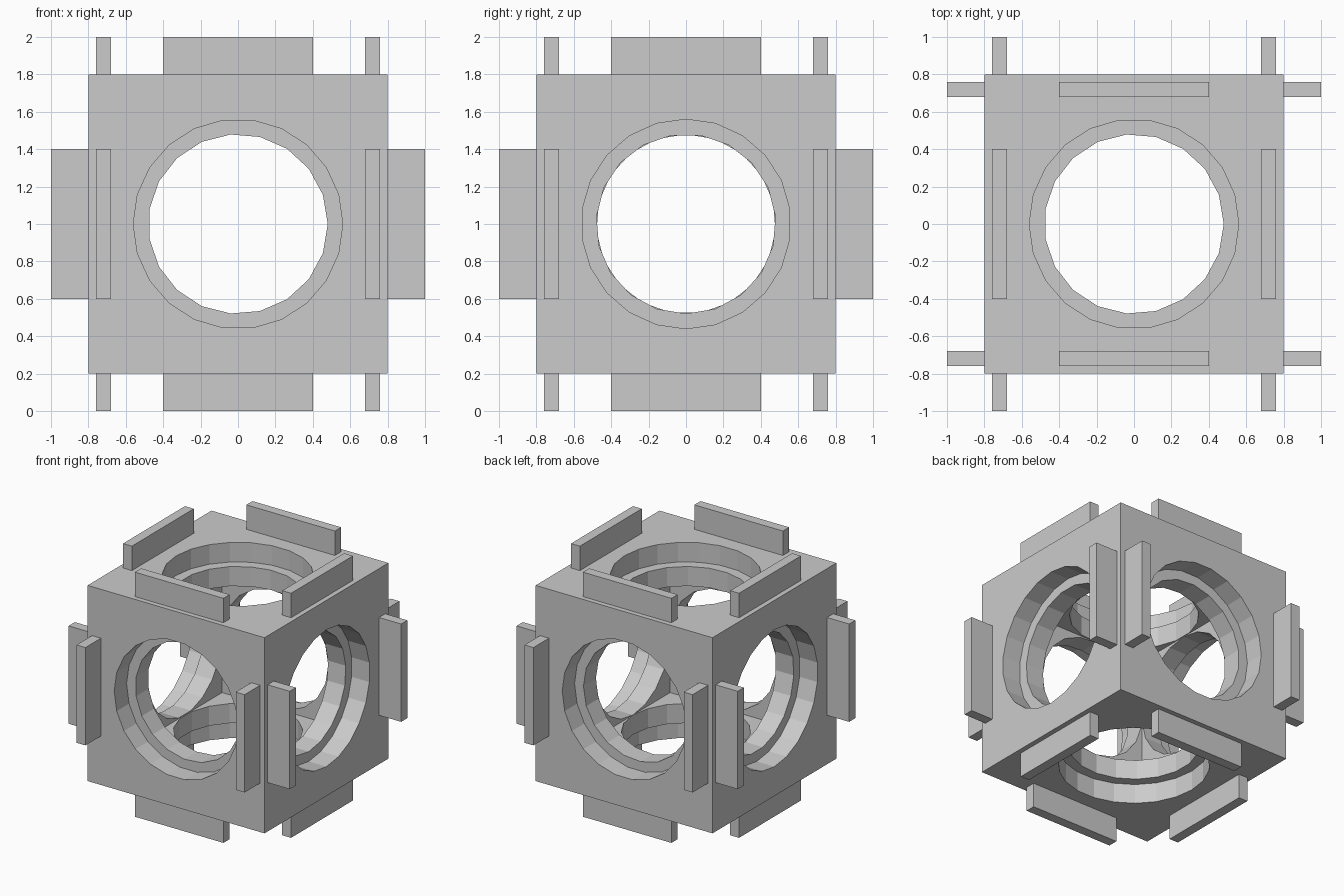
import bpy
from math import radians
from mathutils import Matrix, Vector

default = bpy.data.objects.get("Cube")
if default:
    bpy.data.objects.remove(default)

HALF = 0.8        # half size of the cube
CAVITY = 0.4802   # half size of the hollow inside
LEDGE = 0.64      # distance of the stepped ledge from the centre
CENTRE = Matrix.Translation((0, 0, 1))

grey = bpy.data.materials.new("grey")
grey.use_nodes = True
colour = (0.6, 0.6, 0.6, 1)
grey.diffuse_color = colour
grey.node_tree.nodes["Principled BSDF"].inputs["Base Color"].default_value = colour


def box(name, size, matrix):
    bpy.ops.mesh.primitive_cube_add(size=1)
    ob = bpy.context.object
    ob.name = name
    ob.data.transform(matrix @ Matrix.Diagonal((*size, 1)))
    ob.data.materials.append(grey)
    return ob


def bore(sides, radius, low, high, matrix):
    """Cylinder along the local z axis with its first corner on local +x."""
    bpy.ops.mesh.primitive_cylinder_add(vertices=sides, radius=radius, depth=high - low)
    ob = bpy.context.object
    ob.name = "bore_cutter"
    turn = Matrix.Rotation(radians(-90), 4, "Z")
    ob.data.transform(matrix @ Matrix.Translation((0, 0, (low + high) / 2)) @ turn)
    ob.data.materials.append(grey)
    return ob


def cut(target, cutter):
    cutter.hide_render = True
    mod = target.modifiers.new("cut", "BOOLEAN")
    mod.operation = "DIFFERENCE"
    mod.solver = "EXACT"
    mod.object = cutter
    bpy.context.view_layer.objects.active = target
    bpy.ops.object.modifier_apply(modifier=mod.name)
    bpy.data.objects.remove(cutter)


# Each side: its rotation, and the local directions in which its fins run
sides = {
    "top": (0, "X", "XY"),
    "bottom": (180, "X", "XY"),
    "front": (90, "X", "Y"),
    "back": (-90, "X", "Y"),
    "left": (90, "Y", "X"),
    "right": (-90, "Y", "X"),
}

# Hollow cube
shell = box("hollow_cube", [2 * HALF] * 3, CENTRE)
cut(shell, box("cavity_cutter", [2 * CAVITY] * 3, CENTRE))

for side, (angle, axis, runs) in sides.items():
    frame = CENTRE @ Matrix.Rotation(radians(angle), 4, axis)

    # Stepped round opening
    cut(shell, bore(22, 0.56, LEDGE, HALF + 0.1, frame))
    cut(shell, bore(19, 0.48, CAVITY - 0.05, LEDGE + 0.05, frame))

    # Upright fins near the edges
    for run in runs:
        for sign in (-1, 1):
            place = Vector((0, sign * 0.72, 0.9))
            size = (0.8, 0.08, 0.2)
            if run == "Y":
                place = place.yxz
                size = (0.08, 0.8, 0.2)
            name = f"{side}_fin_{run.lower()}_{'a' if sign < 0 else 'b'}"
            box(name, size, frame @ Matrix.Translation(place))
